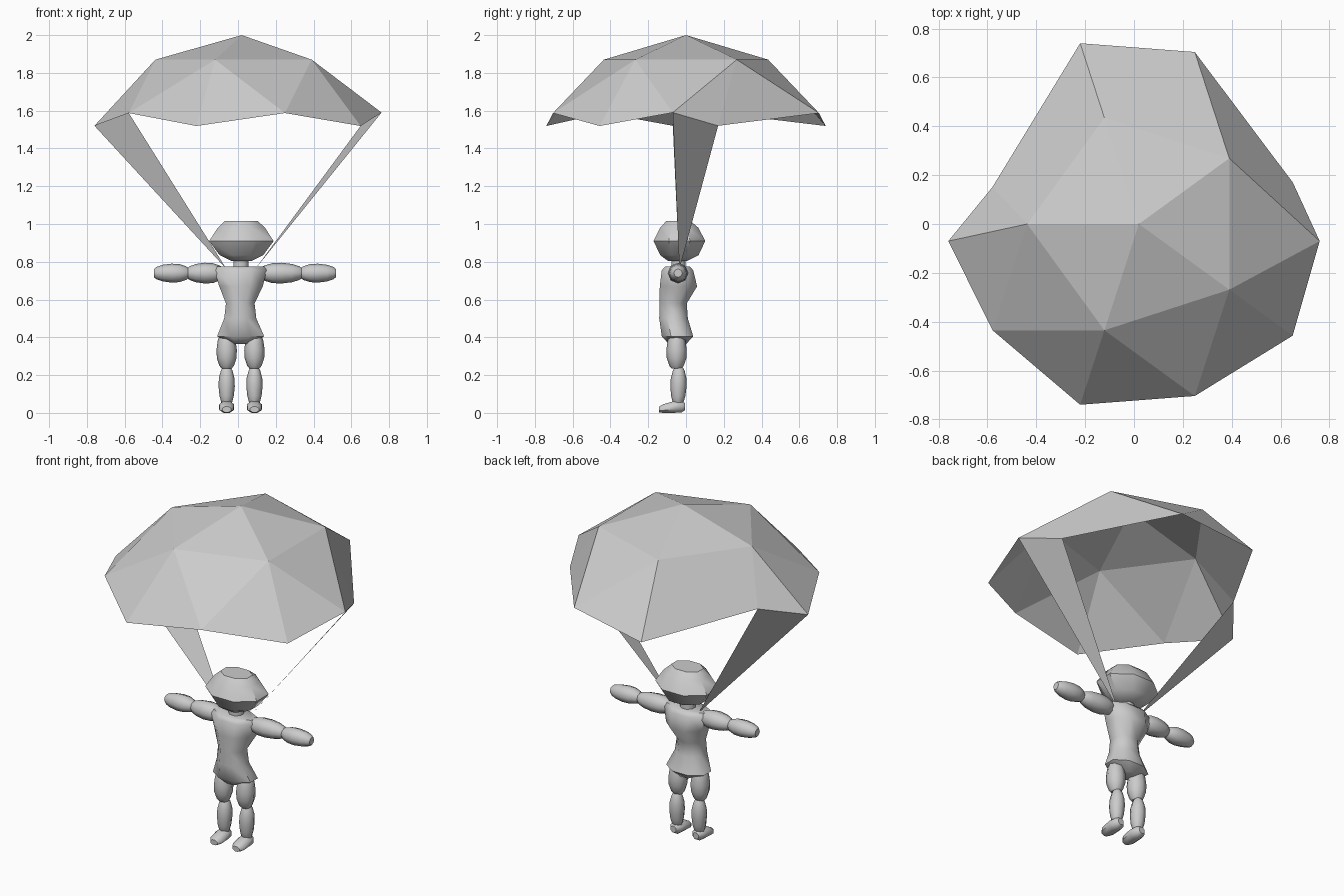
import bpy, bmesh, math
from mathutils import Vector

if "Cube" in bpy.data.objects:
    bpy.data.objects.remove(bpy.data.objects["Cube"])


def finish(name, bm, angle=None):
    bmesh.ops.recalc_face_normals(bm, faces=bm.faces)
    me = bpy.data.meshes.new(name)
    bm.to_mesh(me)
    bm.free()
    ob = bpy.data.objects.new(name, me)
    bpy.context.collection.objects.link(ob)
    if angle:
        bpy.ops.object.select_all(action='DESELECT')
        bpy.context.view_layer.objects.active = ob
        ob.select_set(True)
        bpy.ops.object.shade_smooth_by_angle(angle=math.radians(angle))
    return ob


def loft(name, rings, axis='z', n=8, phase=0.5, angle=50):
    """rings: (centre, half width, half depth), stacked along the axis"""
    bm = bmesh.new()
    loops = []
    for c, a, b in rings:
        loop = []
        for i in range(n):
            t = 2 * math.pi * (i + phase) / n
            u, v = a * math.cos(t), b * math.sin(t)
            off = {'z': (u, v, 0), 'x': (0, u, v), 'y': (u, 0, v)}[axis]
            loop.append(bm.verts.new(Vector(c) + Vector(off)))
        loops.append(loop)
    for p, q in zip(loops, loops[1:]):
        for i in range(n):
            j = (i + 1) % n
            bm.faces.new((p[i], p[j], q[j], q[i]))
    bm.faces.new(loops[0])
    bm.faces.new(loops[-1])
    return finish(name, bm, angle)


def limb(name, start, end, r, axis):
    """rounded, blunt-ended limb segment"""
    s, e = Vector(start), Vector(end)
    prof = [(0, .5), (.08, .72), (.28, .96), (.5, 1), (.75, .88), (.93, .66), (1, .45)]
    loft(name, [(s.lerp(e, t), r * k, r * k) for t, k in prof], axis, phase=0)


# canopy: upper cap of an icosphere, with the rear side edges pulled in
CX, R, CZ = 0.02, 0.87, 1.13


def polar(k, r, z):
    a = math.radians(36 * k)
    return (CX + R * r * math.cos(a), R * r * math.sin(a), CZ + R * z)


moved = {0: (.76, -.07, 1.59), 1: (.65, .17, 1.52), 4: (-.58, .15, 1.59), 5: (-.76, -.07, 1.52)}
bm = bmesh.new()
apex = bm.verts.new((CX, 0, 2))
ring = [bm.verts.new(polar(2 * k + 1, .5257, .8507)) for k in range(5)]
rim = []
for k in range(10):
    p = polar(k, .894, .447) if k % 2 else polar(k, .8507, .5257)
    rim.append(bm.verts.new(moved.get(k, p)))
for k in range(5):
    a, b = ring[k], ring[(k + 1) % 5]
    m = rim[(2 * k + 2) % 10]
    bm.faces.new((apex, a, b))
    bm.faces.new((a, m, b))
    bm.faces.new((a, rim[2 * k + 1], m))
    bm.faces.new((a, rim[2 * k], rim[2 * k + 1]))
finish("canopy", bm)

# straps: one flat triangle on each side
for name, i, j, low in (("strap_right", 0, 1, (.09, -.035, .76)),
                        ("strap_left", 5, 4, (-.06, -.035, .76))):
    bm = bmesh.new()
    bm.faces.new([bm.verts.new(p) for p in (moved[i], moved[j], low)])
    finish(name, bm)

# head and neck
loft("head", [((.018, -.04, 1.015), .095, .07), ((.018, -.036, .98), .135, .11),
              ((.018, -.035, .91), .185, .148), ((.018, -.035, .835), .125, .11),
              ((.018, -.045, .805), .06, .055)], angle=40)
loft("neck", [((.016, -.04, .75), .045, .04), ((.016, -.04, .83), .04, .04)])

# torso with flared hem
loft("torso", [((.014, -.045, .775), .135, .07), ((.014, -.045, .755), .15, .09),
               ((.016, -.04, .67), .125, .107), ((.012, -.068, .58), .082, .078),
               ((.012, -.066, .5), .092, .082), ((.014, -.045, .405), .135, .09),
               ((.013, -.045, .365), .05, .05)])

# arms stretched sideways
AY, AZ = -.042, .74
limb("upper_arm_right", (.12, AY, AZ), (.34, AY, AZ), .055, 'x')
limb("forearm_right", (.33, AY, AZ), (.518, AY, AZ), .05, 'x')
limb("upper_arm_left", (-.08, AY, AZ), (-.27, AY, AZ), .055, 'x')
limb("forearm_left", (-.26, AY, AZ), (-.444, AY, AZ), .05, 'x')

# legs and feet
for side, x in (("right", .087), ("left", -.06)):
    limb("thigh_" + side, (x, -.05, .235), (x, -.05, .43), .054, 'z')
    limb("shin_" + side, (x, -.038, .24), (x, -.042, .04), .043, 'z')
    loft("foot_" + side, [((x, -.143, .018), .025, .016), ((x, -.12, .023), .04, .025),
                          ((x, -.06, .032), .043, .034), ((x, -.025, .033), .036, .034),
                          ((x, -.005, .033), .02, .02)], 'y')
